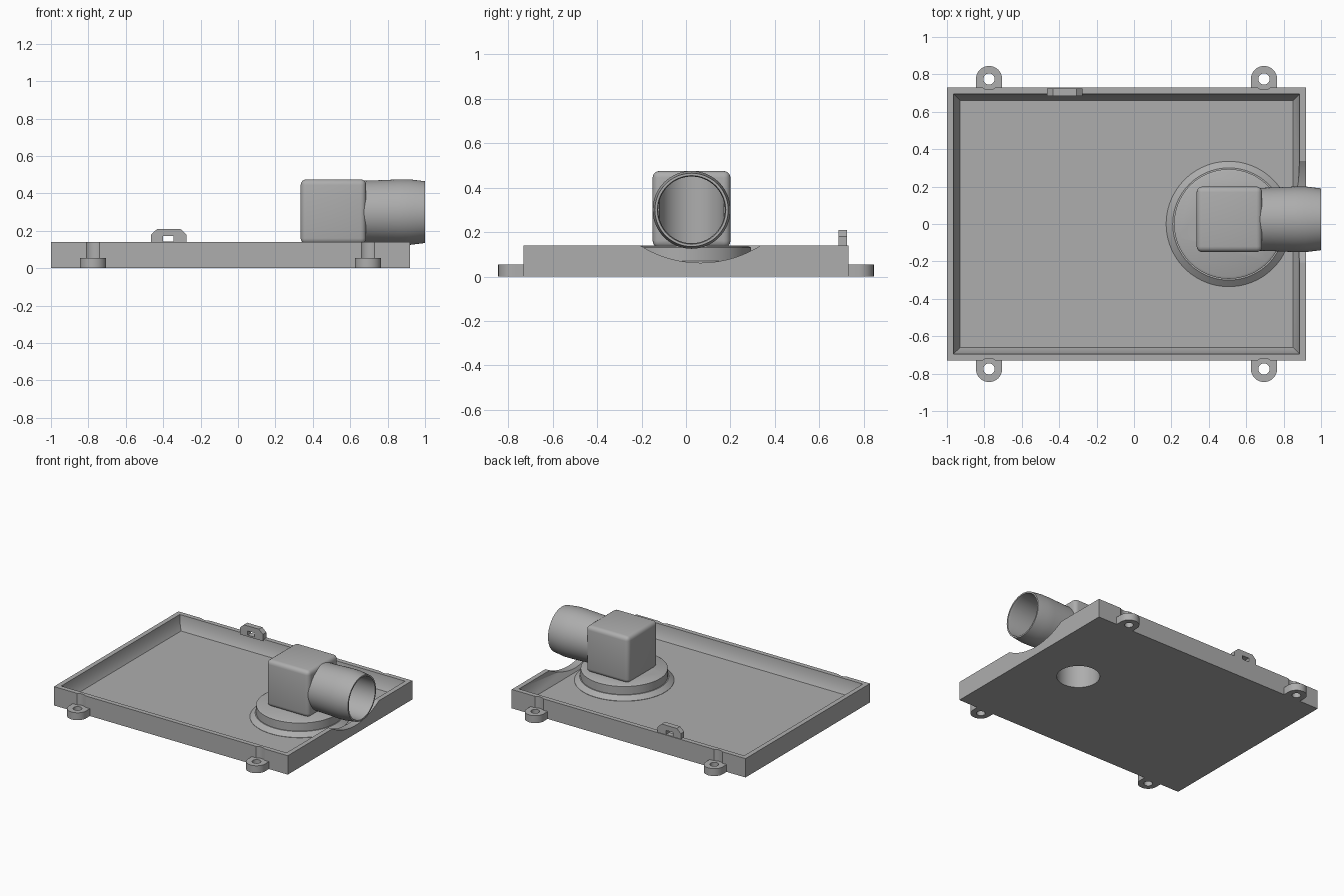
import bpy, bmesh, math
from mathutils import Matrix, Vector

if "Cube" in bpy.data.objects:
    bpy.data.objects.remove(bpy.data.objects["Cube"], do_unlink=True)

grey = bpy.data.materials.new("plain grey")
grey.use_nodes = True
COLOUR = (0.42, 0.42, 0.42, 1)
grey.diffuse_color = COLOUR
for node in grey.node_tree.nodes:
    if node.type == "BSDF_PRINCIPLED":
        node.inputs["Base Color"].default_value = COLOUR


def finish(name, bm):
    bmesh.ops.recalc_face_normals(bm, faces=bm.faces[:])
    mesh = bpy.data.meshes.new(name)
    bm.to_mesh(mesh)
    bm.free()
    mesh.materials.append(grey)
    obj = bpy.data.objects.new(name, mesh)
    bpy.context.collection.objects.link(obj)
    return obj


def loft(name, rings):
    """Skin a stack of equal-sized point rings and cap both ends."""
    bm = bmesh.new()
    loops = [[bm.verts.new(p) for p in ring] for ring in rings]
    for a, b in zip(loops, loops[1:]):
        for i in range(len(a)):
            j = (i + 1) % len(a)
            bm.faces.new((a[i], a[j], b[j], b[i]))
    bm.faces.new(loops[0])
    bm.faces.new(loops[-1])
    return finish(name, bm)


def lathe(name, profile, centre, axis="z", sides=64):
    """Solid of revolution from (radius, height) pairs."""
    turn = Matrix.Rotation(math.pi / 2, 3, "Y") if axis == "x" else Matrix.Identity(3)
    rings = []
    for r, h in profile:
        angles = [math.tau * i / sides for i in range(sides)]
        rings.append([Vector(centre) + turn @ Vector((r * math.cos(t), r * math.sin(t), h))
                      for t in angles])
    return loft(name, rings)


def active(obj):
    bpy.ops.object.select_all(action="DESELECT")
    obj.select_set(True)
    bpy.context.view_layer.objects.active = obj


def cut(obj, cutter):
    cutter.hide_render = True
    mod = obj.modifiers.new("cut", "BOOLEAN")
    mod.operation = "DIFFERENCE"
    mod.solver = "EXACT"
    mod.object = cutter
    active(obj)
    bpy.ops.object.modifier_apply(modifier=mod.name)
    bpy.data.objects.remove(cutter, do_unlink=True)


def smooth(obj):
    active(obj)
    bpy.ops.object.shade_smooth_by_angle(angle=math.radians(30))


def box(name, x0, x1, y0, y1, z0, z1):
    return loft(name, [[(x0, y0, z), (x1, y0, z), (x1, y1, z), (x0, y1, z)] for z in (z0, z1)])


ELBOW_X, ELBOW_Y, PIPE_Z = 0.51, 0.025, 0.30
EAR_X, EAR_Y = (-0.775, 0.695), 0.775


def vertical_bore():
    return lathe("bore", [(0.145, -0.1), (0.145, 0.45)], (ELBOW_X, ELBOW_Y, 0))


def pipe_bore():
    return lathe("bore", [(0.15, ELBOW_X), (0.15, 0.98), (0.156, 1.01)],
                 (0, ELBOW_Y, PIPE_Z), "x")


# Shallow tray with a chamfered inner foot
def tray_ring(inset, z):
    x0, x1, y = -1 + inset, 0.92 - inset, 0.73 - inset
    return [(x0, -y, z), (x1, -y, z), (x1, y, z), (x0, y, z)]


tray = loft("tray", [tray_ring(i, z) for i, z in
                     ((0, 0), (0, 0.14), (0.035, 0.14), (0.04, 0.09), (0.07, 0.04))])
cut(tray, vertical_bore())

# Curved dip in the side wall below the pipe
cut(tray, lathe("dip", [(0.51, 0.75), (0.51, 1.1)], (0, 0.065, 0.572), "x", 128))

# Screw ears, with clearance grooves in the tray walls
for x in EAR_X:
    for side, word in ((-1, "front"), (1, "back")):
        y = side * EAR_Y
        cut(tray, lathe("groove", [(0.057, 0.055), (0.057, 0.2)], (x, y, 0), sides=32))
        outline = [(x + 0.07, side * 0.725)]
        for i in range(25):
            t = math.pi * i / 24
            outline.append((x + 0.07 * math.cos(t), y + side * 0.07 * math.sin(t)))
        outline.append((x - 0.07, side * 0.725))
        ear = loft(word + "_screw_ear", [[(a, b, z) for a, b in outline] for z in (0, 0.055)])
        cut(ear, lathe("screw_hole", [(0.03, -0.1), (0.03, 0.1)], (x, y, 0), sides=32))
        smooth(ear)
smooth(tray)

# Latch tab on the back wall
tab_outline = [(-0.465, 0.13), (-0.275, 0.13), (-0.275, 0.18),
               (-0.308, 0.21), (-0.432, 0.21), (-0.465, 0.18)]
tab = loft("latch_tab", [[(x, y, z) for x, z in tab_outline] for y in (0.685, 0.725)])
cut(tab, box("slot", -0.4, -0.345, 0.6, 0.8, 0.142, 0.172))

# Stepped round flange on the tray floor
flange = lathe("round_flange", [(0.335, 0.035), (0.335, 0.042), (0.3, 0.07), (0.293, 0.07),
                                (0.293, 0.13), (0.28, 0.137)], (0.507, 0, 0), sides=96)
cut(flange, vertical_bore())
smooth(flange)

# Rounded elbow block
block = box("elbow_block", 0.335, 0.685, -0.15, 0.2, 0.13, 0.475)
bevel = block.modifiers.new("round", "BEVEL")
bevel.width = 0.03
bevel.segments = 4
active(block)
bpy.ops.object.modifier_apply(modifier=bevel.name)
cut(block, vertical_bore())
cut(block, pipe_bore())
smooth(block)

# Slightly swelling outlet pipe
pipe = lathe("outlet_pipe", [(0.167, 0.64), (0.17, 0.74), (0.175, 0.86), (0.175, 0.92),
                             (0.165, 1.0)], (0, ELBOW_Y, PIPE_Z), "x")
cut(pipe, pipe_bore())
smooth(pipe)
